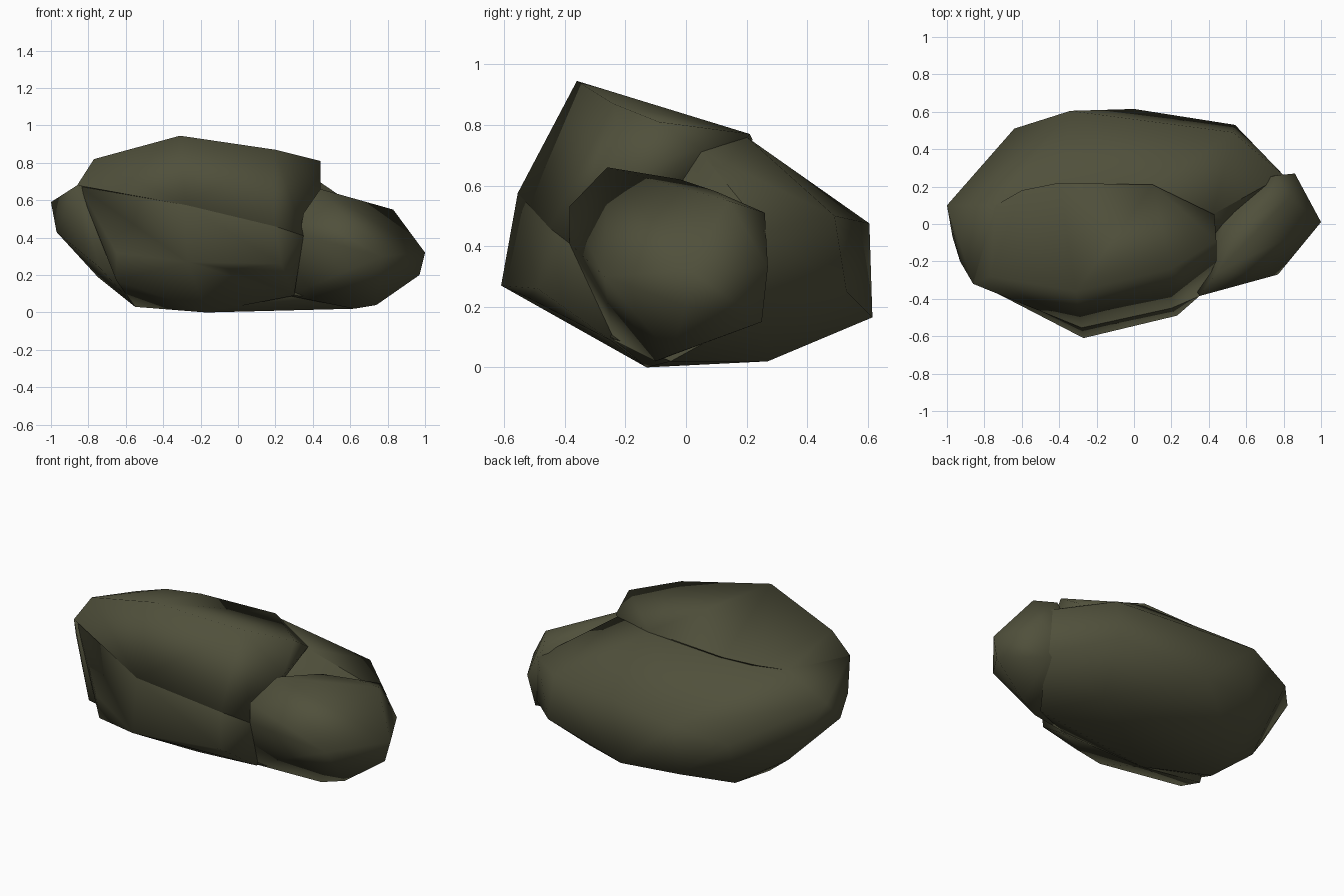
import bpy, bmesh, math

stone = bpy.data.materials.new("mossy dark stone")
stone.diffuse_color = (0.08, 0.08, 0.044, 1)


def rock(name, points, angle):
    """Convex faceted boulder around a few corner points, softly shaded."""
    bm = bmesh.new()
    for p in points:
        bm.verts.new(p)
    bmesh.ops.convex_hull(bm, input=bm.verts)
    loose = [v for v in bm.verts if not v.link_faces]
    bmesh.ops.delete(bm, geom=loose, context='VERTS')
    bmesh.ops.recalc_face_normals(bm, faces=bm.faces)
    me = bpy.data.meshes.new(name)
    bm.to_mesh(me)
    bm.free()
    me.materials.append(stone)
    ob = bpy.data.objects.new(name, me)
    bpy.context.collection.objects.link(ob)
    bpy.ops.object.select_all(action='DESELECT')
    ob.select_set(True)
    bpy.context.view_layer.objects.active = ob
    bpy.ops.object.shade_smooth_by_angle(angle=math.radians(angle))
    return ob


# main boulder: left end, back and underside
rock("main_boulder", [
    (-1.0, 0.1, 0.59), (-0.97, -0.07, 0.43), (-0.86, -0.32, 0.68), (-0.93, -0.2, 0.52),
    (-0.75, 0.34, 0.5), (-0.75, 0.1, 0.19), (-0.64, 0.51, 0.4), (-0.34, 0.605, 0.475),
    (0.0, 0.615, 0.165), (-0.35, 0.56, 0.17), (0.53, 0.49, 0.5), (0.54, 0.53, 0.25),
    (0.8, 0.26, 0.45), (0.82, 0.24, 0.18),
    (-0.74, 0.1, 0.72), (-0.4, 0.21, 0.74), (0.1, 0.2, 0.76), (0.42, 0.05, 0.71),
    (-0.55, 0.0, 0.03), (-0.5, 0.25, 0.04), (-0.17, -0.13, 0.0), (0.62, -0.05, 0.02),
    (-0.74, -0.35, 0.24), (0.45, 0.27, 0.02), (0.3, -0.25, 0.1)], 70)

# bulge below the slab on the front
rock("front_bulge", [
    (-0.85, -0.31, 0.675), (-0.65, -0.41, 0.32), (-0.65, -0.38, 0.17), (-0.55, -0.44, 0.22),
    (-0.27, -0.61, 0.27), (-0.28, -0.555, 0.575), (-0.03, -0.52, 0.23), (0.23, -0.49, 0.26),
    (0.2, -0.45, 0.46), (0.35, -0.385, 0.41), (0.3, -0.25, 0.09), (-0.17, -0.13, 0.0),
    (-0.55, -0.1, 0.03), (0.3, 0.0, 0.3), (-0.5, 0.0, 0.6)], 70)

# sloping slab on top
rock("top_slab", [
    (-0.86, -0.32, 0.68), (-0.28, -0.555, 0.575), (0.2, -0.45, 0.46), (0.35, -0.385, 0.41),
    (-0.77, -0.28, 0.82), (-0.31, -0.36, 0.945), (0.2, -0.24, 0.87), (0.44, -0.09, 0.81),
    (0.44, -0.2, 0.65), (-0.74, 0.1, 0.72), (-0.6, 0.18, 0.74), (-0.4, 0.22, 0.75),
    (0.1, 0.21, 0.77), (0.43, 0.05, 0.72), (0.2, 0.0, 0.5)], 100)

# smaller boulder at the right end
rock("right_boulder", [
    (1.0, 0.01, 0.32), (0.97, 0.0, 0.2), (0.74, -0.05, 0.04), (0.62, -0.1, 0.02),
    (0.77, -0.27, 0.3), (0.83, 0.14, 0.55), (0.76, 0.26, 0.51), (0.86, 0.27, 0.33),
    (0.82, 0.25, 0.15), (0.56, -0.02, 0.62), (0.7, 0.1, 0.58), (0.44, -0.26, 0.66),
    (0.35, -0.385, 0.53), (0.35, -0.385, 0.41), (0.27, -0.24, 0.09), (0.5, 0.2, 0.3)], 80)
